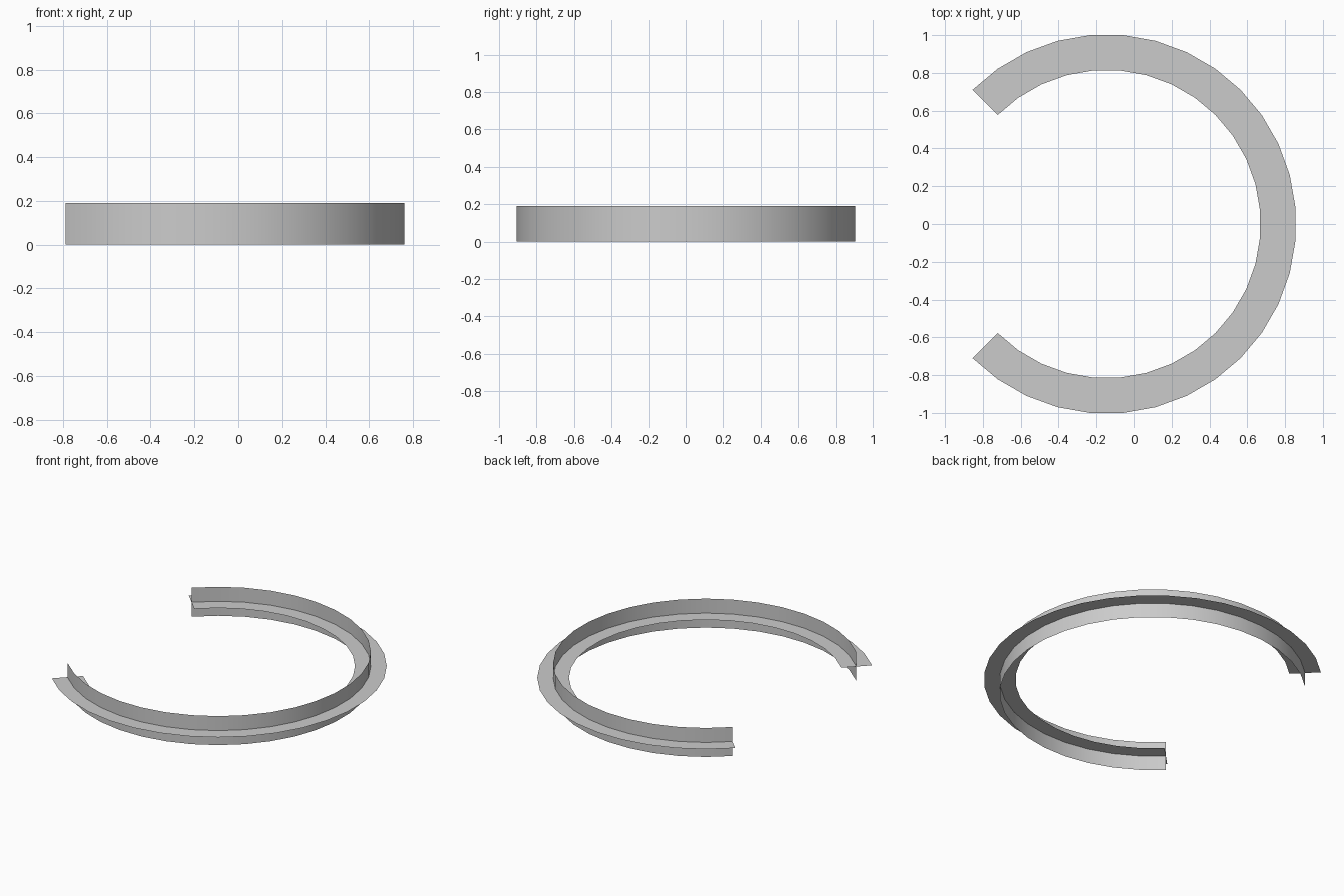
import bpy, bmesh
from math import radians, cos, sin
from mathutils import Matrix

if "Cube" in bpy.data.objects:
    bpy.data.objects.remove(bpy.data.objects["Cube"])

STEPS, ARC = 27, 270           # 10 degree facets, three-quarter ring
CX = -0.145                    # arc centre on x
R_IN, R_OUT = 0.816, 1.004
R_MID, HEIGHT = (R_IN + R_OUT) / 2, 0.19


def arc_strip(name, start, end):
    """Sweep a (radius, z) segment around the arc as a thin sheet."""
    bm = bmesh.new()
    a, b = (bm.verts.new((r, 0, z)) for r, z in (start, end))
    edge = bm.edges.new((a, b))
    bmesh.ops.rotate(bm, verts=[a, b], cent=(0, 0, 0),
                     matrix=Matrix.Rotation(radians(-ARC / 2), 3, 'Z'))
    bmesh.ops.spin(bm, geom=[a, b, edge], cent=(0, 0, 0), axis=(0, 0, 1),
                   angle=radians(ARC), steps=STEPS, use_duplicate=False)
    bmesh.ops.translate(bm, verts=bm.verts, vec=(CX, 0, 0))
    # face upward or outward
    bm.normal_update()
    for f in bm.faces:
        c = f.calc_center_median()
        if f.normal.z < -0.5 or f.normal.x * (c.x - CX) + f.normal.y * c.y < -0.1:
            f.normal_flip()
        f.smooth = True
    mesh = bpy.data.meshes.new(name)
    bm.to_mesh(mesh)
    bm.free()
    obj = bpy.data.objects.new(name, mesh)
    bpy.context.collection.objects.link(obj)
    return obj


# Upright band and flat band cross through each other at mid height
arc_strip("upright_band", (R_MID, 0), (R_MID, HEIGHT))
arc_strip("flat_band", (R_IN, HEIGHT / 2), (R_OUT, HEIGHT / 2))
